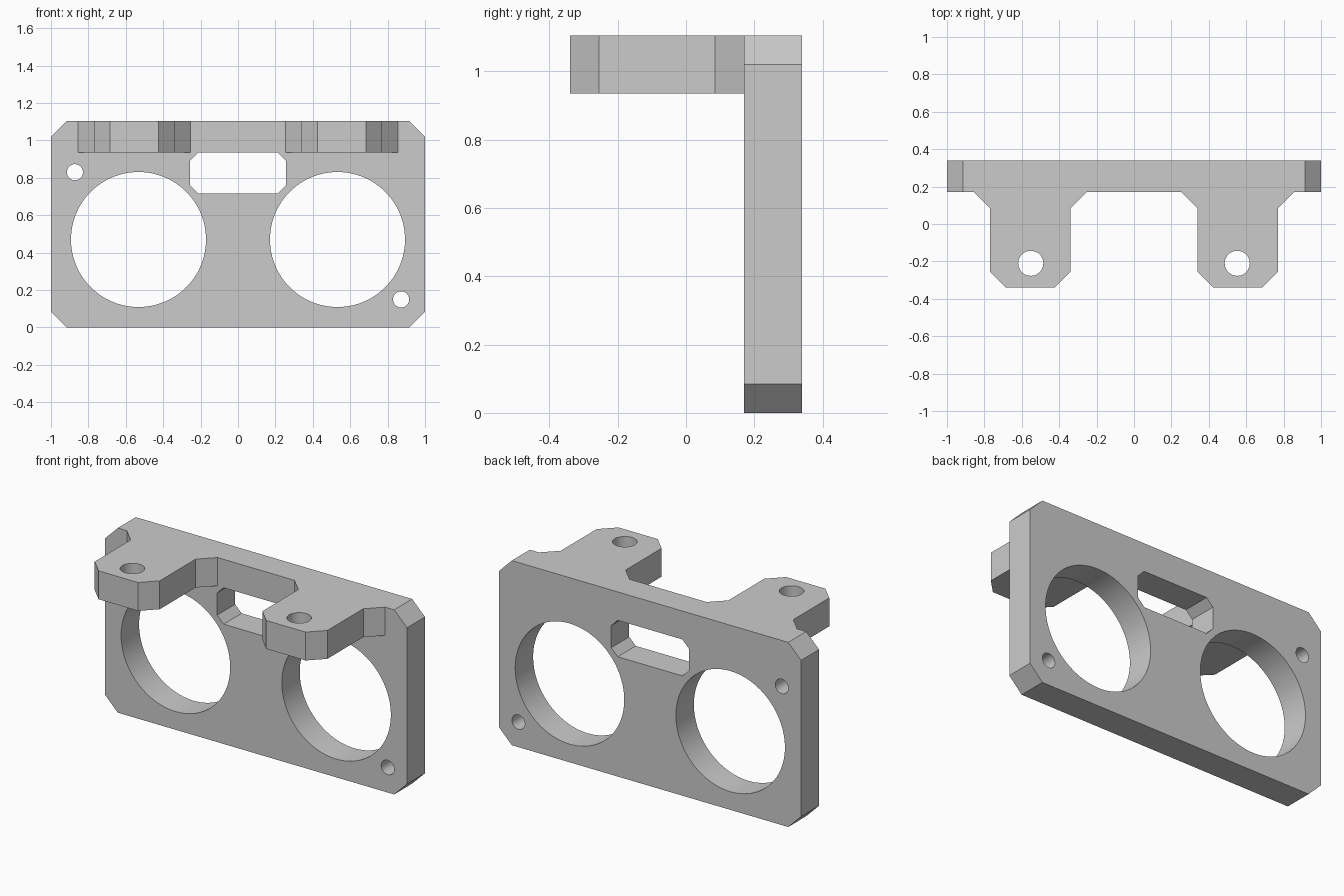
import bpy, bmesh, math
from mathutils import Vector

cube = bpy.data.objects.get("Cube")
if cube:
    bpy.data.objects.remove(cube, do_unlink=True)

grey = bpy.data.materials.new("plain grey")
grey.use_nodes = True
grey.diffuse_color = (0.6, 0.6, 0.6, 1)
grey.node_tree.nodes["Principled BSDF"].inputs["Base Color"].default_value = (0.6, 0.6, 0.6, 1)

TOP, FRONT, BACK = 1.105, 0.17, 0.34
TAB_BOTTOM = 0.935
CHAMFER = 0.085


def prism(name, outline, axis, start, end):
    """Extrude a 2D outline along y (outline in x, z) or along z (outline in x, y)."""
    bm = bmesh.new()
    verts = [bm.verts.new((a, start, b) if axis == "y" else (a, b, start)) for a, b in outline]
    face = bm.faces.new(verts)
    out = bmesh.ops.extrude_face_region(bm, geom=[face])
    shift = Vector((0, end - start, 0) if axis == "y" else (0, 0, end - start))
    bmesh.ops.translate(bm, vec=shift, verts=[v for v in out["geom"] if isinstance(v, bmesh.types.BMVert)])
    bmesh.ops.recalc_face_normals(bm, faces=bm.faces)
    mesh = bpy.data.meshes.new(name)
    bm.to_mesh(mesh)
    bm.free()
    mesh.materials.append(grey)
    obj = bpy.data.objects.new(name, mesh)
    bpy.context.collection.objects.link(obj)
    return obj


def chamfered(x0, x1, z0, z1, c):
    return [(x0 + c, z0), (x1 - c, z0), (x1, z0 + c), (x1, z1 - c),
            (x1 - c, z1), (x0 + c, z1), (x0, z1 - c), (x0, z0 + c)]


def circle(cx, cy, r, n):
    return [(cx + r * math.cos(math.tau * i / n), cy + r * math.sin(math.tau * i / n)) for i in range(n)]


def combine(target, tool, operation):
    tool.hide_render = True
    mod = target.modifiers.new("combine", "BOOLEAN")
    mod.object, mod.operation, mod.solver = tool, operation, "EXACT"
    bpy.context.view_layer.objects.active = target
    bpy.ops.object.modifier_apply(modifier=mod.name)
    bpy.data.objects.remove(tool, do_unlink=True)


# Upright plate with chamfered corners
bracket = prism("bracket_plate", chamfered(-1, 1, 0, TOP, CHAMFER), "y", FRONT, BACK)

# Two flared mounting tabs along the top edge
half, tab_x, tip, root = 0.215, 0.555, -0.34, 0.25
side = [(half - CHAMFER, tip), (half, tip + CHAMFER), (half, FRONT - CHAMFER),
        (half + CHAMFER, FRONT), (half + CHAMFER, root)]
tab_outline = side + [(-x, y) for x, y in reversed(side)]
for s in (-1, 1):
    tab = prism("mounting_tab", [(x + s * tab_x, y) for x, y in tab_outline], "z", TAB_BOTTOM, TOP)
    combine(bracket, tab, "UNION")

# Large openings, diagonal screw holes and tab holes
for s in (-1, 1):
    cuts = [
        prism("large_hole_cutter", circle(s * 0.532, 0.47, 0.361, 96), "y", 0, 0.5),
        prism("screw_hole_cutter", circle(s * 0.872, 0.49 - s * 0.34, 0.043, 48), "y", 0, 0.5),
        prism("tab_hole_cutter", circle(s * 0.552, -0.21, 0.067, 48), "z", 0.8, 1.3),
    ]
    for cutter in cuts:
        combine(bracket, cutter, "DIFFERENCE")

# Chamfered slot under the top edge
combine(bracket, prism("slot_cutter", chamfered(-0.257, 0.257, 0.717, TAB_BOTTOM, 0.043), "y", 0.1, 0.5),
        "DIFFERENCE")

# Smooth hole walls, crisp edges elsewhere
bpy.ops.object.select_all(action="DESELECT")
bracket.select_set(True)
bpy.context.view_layer.objects.active = bracket
bpy.ops.object.shade_smooth_by_angle(angle=math.radians(30))
